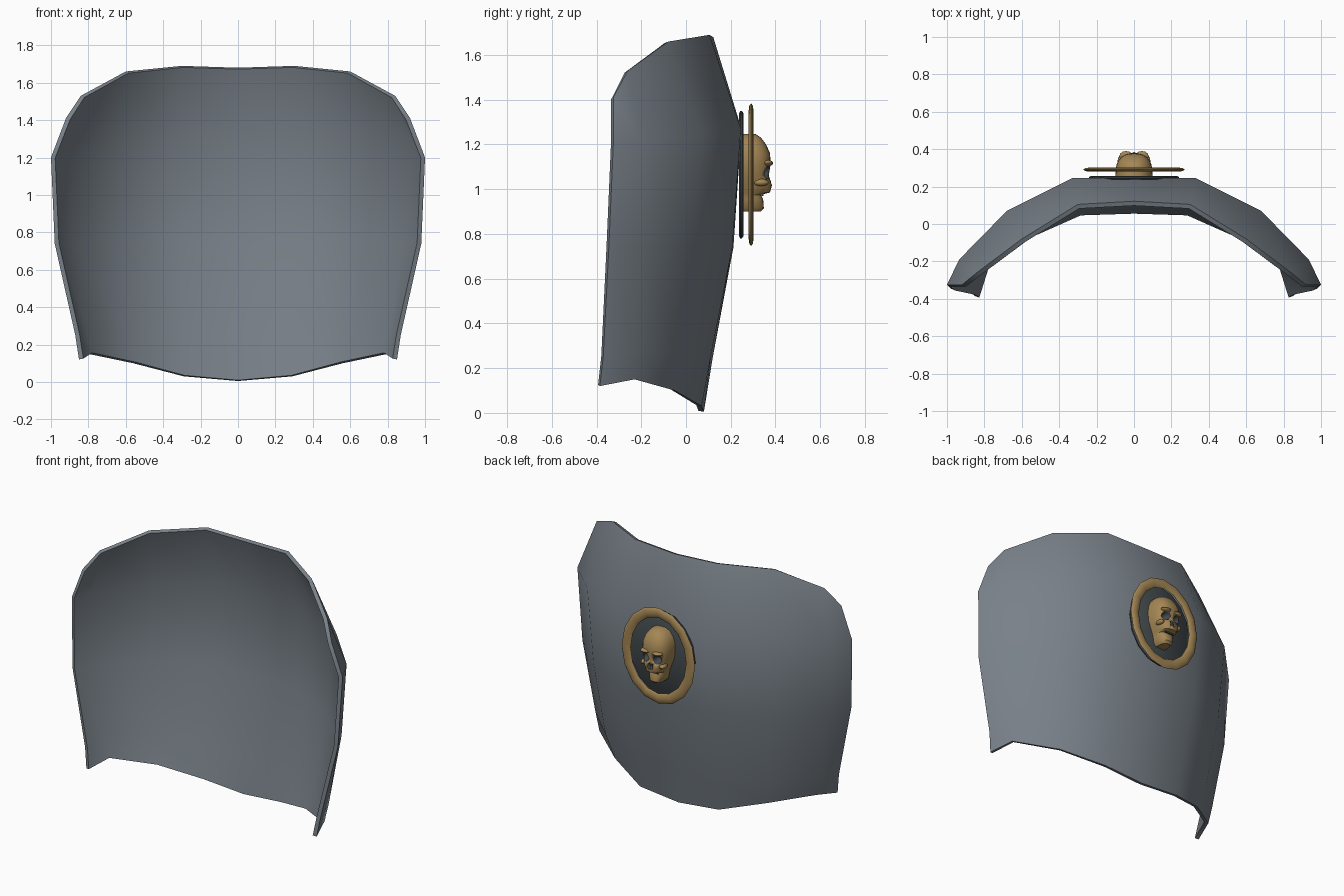
import bpy, bmesh, math
from mathutils import Matrix, Vector

if "Cube" in bpy.data.objects:
    bpy.data.objects.remove(bpy.data.objects["Cube"])


def material(name, rgb):
    m = bpy.data.materials.new(name)
    m.diffuse_color = (*rgb, 1)
    m.use_nodes = True
    m.node_tree.nodes["Principled BSDF"].inputs["Base Color"].default_value = m.diffuse_color
    return m


STEEL = material("blue grey steel", (0.19, 0.22, 0.25))
GOLD = material("old gold", (0.37, 0.24, 0.09))
DARK = material("dark steel", (0.055, 0.068, 0.075))


def finish(name, bm, mats, angle=40):
    bmesh.ops.recalc_face_normals(bm, faces=bm.faces)
    me = bpy.data.meshes.new(name)
    bm.to_mesh(me)
    bm.free()
    for m in mats:
        me.materials.append(m)
    ob = bpy.data.objects.new(name, me)
    bpy.context.collection.objects.link(ob)
    bpy.ops.object.select_all(action='DESELECT')
    ob.select_set(True)
    bpy.context.view_layer.objects.active = ob
    bpy.ops.object.shade_smooth_by_angle(angle=math.radians(angle))
    return ob


def loft(bm, rings, closed=False, cap=False):
    rows = [[bm.verts.new(p) for p in r] for r in rings]
    n = len(rows[0])
    for a, b in zip(rows, rows[1:]):
        for i in range(n if closed else n - 1):
            j = (i + 1) % n
            bm.faces.new((a[i], a[j], b[j], b[i]))
    if cap:
        bm.faces.new(rows[0])
        bm.faces.new(rows[-1])


def ellipsoid(bm, centre, size, seg=12, mat=0):
    mtx = Matrix.Translation(centre) @ Matrix.Diagonal((*size, 1))
    r = bmesh.ops.create_uvsphere(bm, u_segments=seg, v_segments=8, radius=1, matrix=mtx)
    for f in {f for v in r['verts'] for f in v.link_faces}:
        f.material_index = mat


# Curved plate: half cross-sections from bottom edge to top edge, mirrored
HALF = [
    [(0, .08, .005), (.29, .07, .03), (.56, -.05, .10), (.80, -.23, .15), (.85, -.385, .12)],
    [(0, .12, .25), (.30, .11, .25), (.60, -.01, .26), (.83, -.23, .27), (.87, -.37, .25)],
    [(0, .212, .74), (.32, .207, .74), (.655, .04, .74), (.905, -.20, .74), (.98, -.345, .74)],
    [(0, .248, 1.27), (.33, .245, 1.27), (.68, .07, 1.25), (.935, -.19, 1.22), (1.0, -.325, 1.2)],
    [(0, .122, 1.68), (.30, .105, 1.69), (.60, -.08, 1.66), (.84, -.26, 1.53), (.92, -.325, 1.41)],
]
bm = bmesh.new()
loft(bm, [[(-x, y, z) for x, y, z in reversed(r[1:])] + r for r in HALF])
# Thickness is added on the hollow side
bmesh.ops.recalc_face_normals(bm, faces=bm.faces)
bm.faces.ensure_lookup_table()
bm.normal_update()
if sum(f.normal.y for f in bm.faces) < 0:
    bmesh.ops.reverse_faces(bm, faces=bm.faces)
    bm.normal_update()
outer = list(bm.faces)
old = list(bm.verts)
normals = {v: v.normal.copy() for v in old}
inner = {v: bm.verts.new(v.co - normals[v] * .025) for v in old}
edges = [e for e in bm.edges if e.is_boundary]
for f in outer:
    bm.faces.new([inner[v] for v in reversed(f.verts)])
for e in edges:
    a, b = e.verts
    bm.faces.new((a, b, inner[b], inner[a]))
finish("curved_plate", bm, [STEEL], 50)

# Medallion backing disc and rim
CZ = 1.065
bm = bmesh.new()
loft(bm, [[(r * .24 * math.cos(t), y, CZ + r * .285 * math.sin(t))
           for t in [i * math.tau / 16 for i in range(16)]]
          for y, r in ((.238, .97), (.243, 1), (.25, 1), (.256, .97))], True, True)
finish("medallion_disc", bm, [DARK])

bm = bmesh.new()
rings = []
for i in range(9):
    p = i * math.tau / 8
    k = .033 * math.cos(p)
    rings.append([((.238 + k) * math.cos(t), .291 + .011 * math.sin(p),
                   CZ + (.286 + k) * math.sin(t))
                  for t in [j * math.tau / 16 for j in range(16)]])
loft(bm, rings, True)
bmesh.ops.remove_doubles(bm, verts=bm.verts, dist=.0005)
finish("medallion_rim", bm, [GOLD], 60)

# Skull: lofted sections of height, half width and front depth
SECTIONS = [(.90, .035, .335), (.915, .05, .348), (.955, .058, .345), (.975, .062, .335),
            (.985, .066, .375), (1.02, .078, .385), (1.06, .094, .37), (1.11, .10, .378),
            (1.16, .098, .376), (1.20, .085, .358), (1.23, .062, .336), (1.247, .03, .31)]
bm = bmesh.new()
N = 14
rings = []
for z, w, y in SECTIONS:
    ring = []
    for i in range(N + 1):
        t = math.pi * i / N
        c = math.cos(t)
        ring.append((w * math.copysign(abs(c) ** .8, c), .25 + (y - .25) * math.sin(t) ** .7, z))
    rings.append(ring)
loft(bm, rings, True, True)
skull = finish("skull", bm, [GOLD, DARK])

# Sockets cut into the skull
bm = bmesh.new()
for s in (-1, 1):
    ellipsoid(bm, (s * .043, .375, 1.075), (.029, .05, .029), 12, 1)
    ellipsoid(bm, (s * .010, .385, 1.027), (.011, .03, .02), 8, 1)
cutter = finish("socket_cutter", bm, [GOLD, DARK])
cutter.hide_render = True
cutter.hide_viewport = True
mod = skull.modifiers.new("sockets", 'BOOLEAN')
mod.object = cutter
mod.operation = 'DIFFERENCE'
mod.solver = 'EXACT'
mod.use_self = True

# Brows, cheekbones, and the mouth line
bm = bmesh.new()
for s in (-1, 1):
    ellipsoid(bm, (s * .043, .362, 1.117), (.036, .028, .014))
    ellipsoid(bm, (s * .068, .335, 1.03), (.02, .035, .016))
finish("skull_brows_and_cheeks", bm, [GOLD])
bm = bmesh.new()
bmesh.ops.create_cube(bm, size=1, matrix=Matrix.Translation((0, .342, .974)) @ Matrix.Diagonal((.07, .009, .009, 1)))
finish("mouth_line", bm, [DARK])
